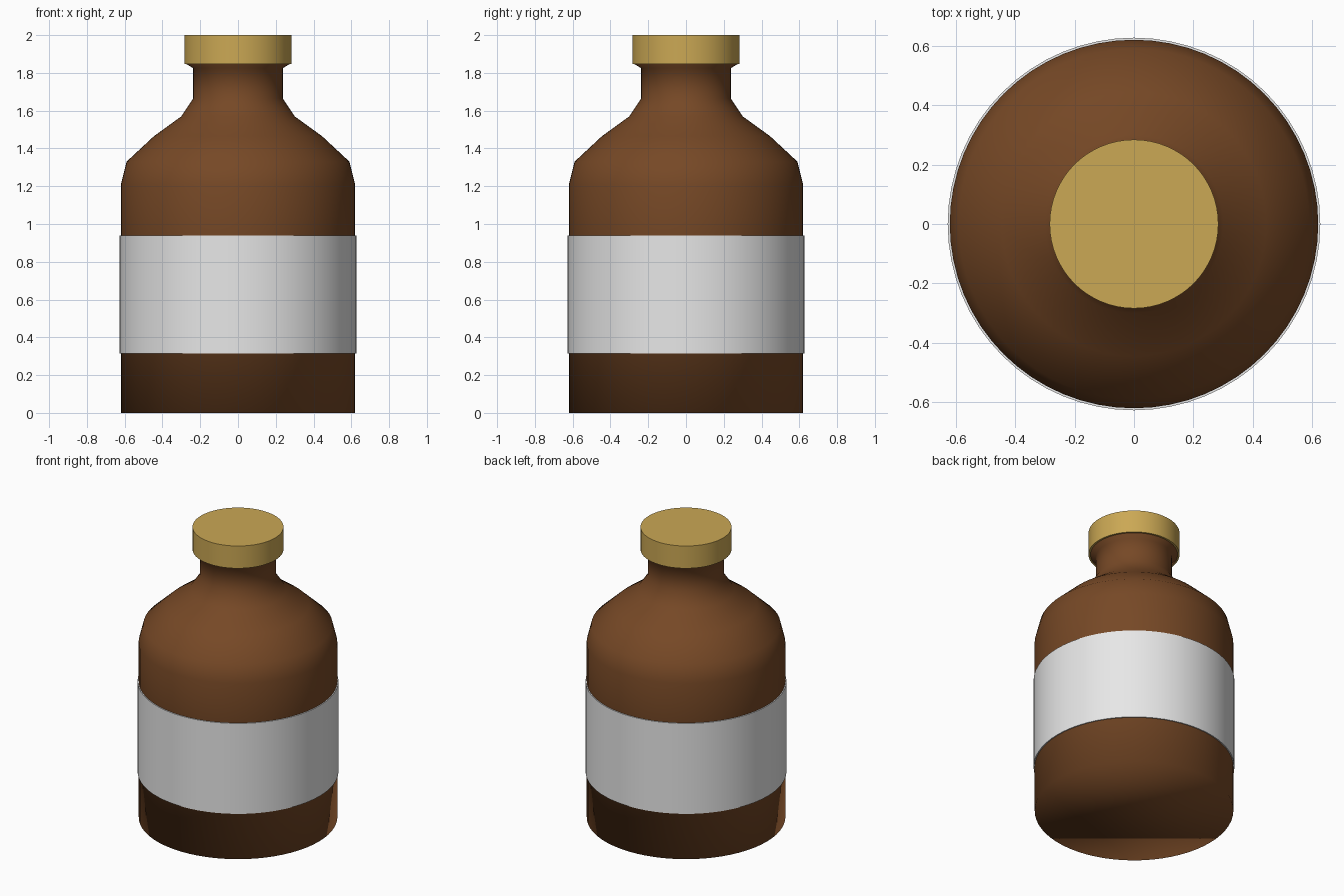
import bpy, bmesh, math

if "Cube" in bpy.data.objects:
    bpy.data.objects.remove(bpy.data.objects["Cube"])

SIDES = 64


def material(name, rgb):
    m = bpy.data.materials.new(name)
    m.diffuse_color = (*rgb, 1.0)
    m.use_nodes = True
    m.node_tree.nodes["Principled BSDF"].inputs["Base Color"].default_value = m.diffuse_color
    return m


def lathe(name, profile, mat, closed=False):
    """Revolve (radius, z) points, listed upward on the outside, about z."""
    bm = bmesh.new()
    rings = [[bm.verts.new((r * math.cos(2 * math.pi * i / SIDES),
                            r * math.sin(2 * math.pi * i / SIDES), z))
              for i in range(SIDES)] for r, z in profile]
    pairs = list(zip(rings, rings[1:]))
    if closed:
        pairs.append((rings[-1], rings[0]))
    for a, b in pairs:
        for i in range(SIDES):
            j = (i + 1) % SIDES
            bm.faces.new((a[i], a[j], b[j], b[i]))
    if not closed:
        bm.faces.new(rings[0][::-1])
        bm.faces.new(rings[-1])
    for f in bm.faces:
        f.smooth = True
    mesh = bpy.data.meshes.new(name)
    bm.to_mesh(mesh)
    bm.free()
    mesh.materials.append(mat)
    obj = bpy.data.objects.new(name, mesh)
    bpy.context.collection.objects.link(obj)
    return obj


def sharpen(obj):
    bpy.ops.object.select_all(action='DESELECT')
    obj.select_set(True)
    bpy.context.view_layer.objects.active = obj
    bpy.ops.object.shade_smooth_by_angle(angle=math.radians(30))


brown = material("brown_glass", (0.181, 0.065, 0.019))
white = material("label_white", (0.8, 0.8, 0.8))
gold = material("cap_gold", (0.597, 0.392, 0.089))

# Bottle body: straight wall, sloping shoulder, neck and small lip
lathe("bottle_body", [
    (0.62, 0.0), (0.62, 1.21), (0.59, 1.33), (0.445, 1.465), (0.30, 1.57),
    (0.237, 1.665), (0.237, 1.825), (0.272, 1.846), (0.272, 1.90)], brown)

# Paper label wrapped around the wall
label = lathe("label", [(0.627, 0.315), (0.627, 0.938),
                        (0.618, 0.938), (0.618, 0.315)], white, closed=True)
sharpen(label)

# Flat cylindrical cap
cap = lathe("cap", [(0.284, 1.846), (0.284, 2.0)], gold)
sharpen(cap)
